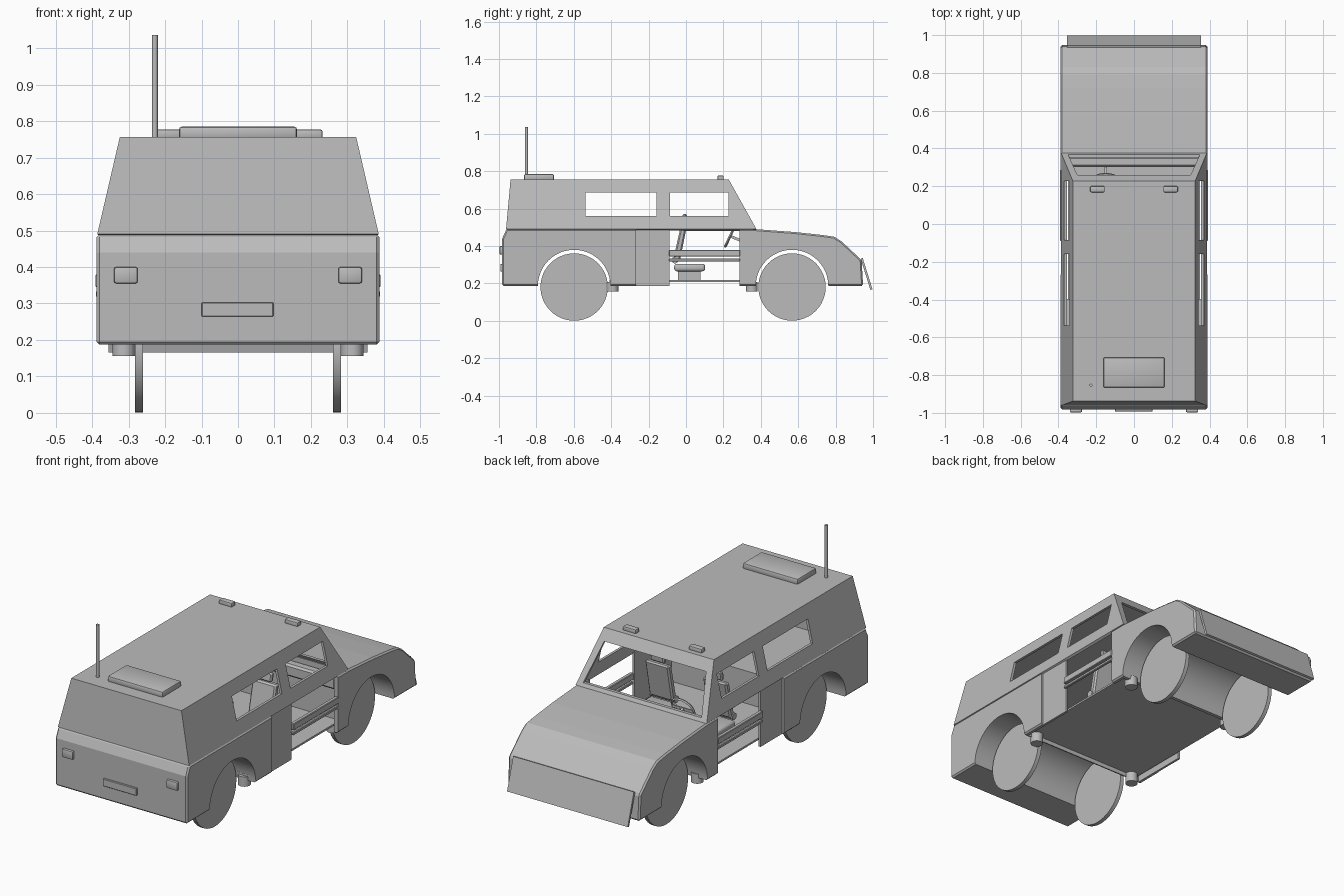
import bpy, bmesh, math
from mathutils import Vector

if "Cube" in bpy.data.objects:
    bpy.data.objects.remove(bpy.data.objects["Cube"])

grey = bpy.data.materials.new("body grey")
grey.diffuse_color = (0.5, 0.5, 0.5, 1)
grey.use_nodes = True
grey.node_tree.nodes["Principled BSDF"].inputs["Base Color"].default_value = grey.diffuse_color


def make(name, bm, bevel=0, segs=1, smooth=False):
    bmesh.ops.recalc_face_normals(bm, faces=bm.faces)
    me = bpy.data.meshes.new(name)
    bm.to_mesh(me)
    bm.free()
    ob = bpy.data.objects.new(name, me)
    bpy.context.collection.objects.link(ob)
    me.materials.append(grey)
    bpy.context.view_layer.objects.active = ob
    if bevel:
        m = ob.modifiers.new("bevel", 'BEVEL')
        m.width, m.segments = bevel, segs
        bpy.ops.object.modifier_apply(modifier=m.name)
    if smooth:
        bpy.ops.object.select_all(action='DESELECT')
        ob.select_set(True)
        bpy.ops.object.shade_smooth_by_angle(angle=math.radians(35))
    return ob


def box(name, x, y, z, bevel=0, segs=1):
    bm = bmesh.new()
    bmesh.ops.create_cube(bm, size=1)
    for v in bm.verts:
        v.co = [lo + (c + 0.5) * (hi - lo) for c, (lo, hi) in zip(v.co, (x, y, z))]
    return make(name, bm, bevel, segs, segs > 1)


def prism(name, pts, lo, hi, axis, bevel=0):
    # extrude a profile: (y, z) points along x, or (x, z) points along y
    bm = bmesh.new()
    place = (lambda p, t: (t, *p)) if axis == 'x' else (lambda p, t: (p[0], t, p[1]))
    f = bm.faces.new([bm.verts.new(place(p, lo)) for p in pts])
    g = bmesh.ops.extrude_face_region(bm, geom=[f])['geom']
    for v in g:
        if isinstance(v, bmesh.types.BMVert):
            v.co["xyz".index(axis)] = hi
    return make(name, bm, bevel)


def cylinder(name, loc, r, depth, axis='z', segs=32):
    bm = bmesh.new()
    bmesh.ops.create_cone(bm, cap_ends=True, segments=segs, radius1=r, radius2=r, depth=depth)
    for v in bm.verts:
        x, y, z = v.co
        v.co = Vector((z, x, y) if axis == 'x' else (x, y, z)) + Vector(loc)
    return make(name, bm, smooth=True)


def cut(ob, *cutters):
    bpy.context.view_layer.objects.active = ob
    for c in cutters:
        m = ob.modifiers.new("cut", 'BOOLEAN')
        m.operation, m.solver, m.object = 'DIFFERENCE', 'EXACT', c
        bpy.ops.object.modifier_apply(modifier=m.name)
        bpy.data.objects.remove(c)


# lower body with wheel tunnels, door openings and hollow interior
side = [(-.985, .187), (-.985, .44), (-.962, .49), (.375, .49), (.58, .475), (.72, .46),
        (.79, .45), (.83, .425), (.937, .325), (.945, .187)]
body = prism("lower_body", side, -.388, .388, 'x', .008)
AXLES = (-.6, .565)
cut(body,
    *[cylinder("arch_cutter", (0, y, .186), .194, 2, 'x', 48) for y in AXLES],
    box("cabin_cutter", (-.365, .365), (-.4, .352), (.1, .6)),
    box("rear_cutter", (-.365, .365), (-.95, -.3), (.392, .6)),
    box("door_cutter", (-1, 1), (-.09, .285), (.1, .6)),
    *[box("panel_cutter", (s * .377, s * .5) if s > 0 else (-.5, -.377), (-.27, 0), (.1, .6))
      for s in (-1, 1)])

# cabin shell, open below, with windows cut through
bm = bmesh.new()
lo = [bm.verts.new((x, y, .49)) for x, y in ((-.386, -.964), (.386, -.964), (.386, .375), (-.386, .375))]
hi = [bm.verts.new((x, y, .757)) for x, y in ((-.324, -.94), (.324, -.94), (.324, .226), (-.324, .226))]
bm.faces.new(hi)
for i in range(4):
    j = (i + 1) % 4
    bm.faces.new((lo[i], lo[j], hi[j], hi[i]))
cabin = make("cabin", bm)
m = cabin.modifiers.new("walls", 'SOLIDIFY')
m.thickness, m.offset, m.use_even_offset = .014, -1, True
bpy.ops.object.modifier_apply(modifier=m.name)
cut(cabin,
    box("rear_window_cutter", (-1, 1), (-.54, -.16), (.562, .686)),
    box("front_window_cutter", (-1, 1), (-.088, .225), (.562, .686)),
    prism("windscreen_cutter", [(-.348, .508), (.348, .508), (.3, .7), (-.3, .7)], .226, .6, 'y'))

# sloping front plate
prism("front_plate", [(.932, .332), (.943, .336), (.995, .169), (.984, .165)], -.355, .355, 'x')

# floor
box("floor", (-.35, .35), (-.41, .37), (.209, .219))

# wheels, underbody pads, door bars and seats on both sides
for s, n in ((-1, "left"), (1, "right")):
    for y, end in zip(AXLES, ("rear", "front")):
        cylinder(f"{end}_{n}_wheel", (s * .272, y, .181), .18, .022, 'x', 48)
    for y, end in ((-.395, "rear"), (.35, "front")):
        cylinder(f"{end}_{n}_pad", (s * .313, y, .182), .031, .052)
    box(f"{n}_upper_door_bar", sorted((s * .37, s * .391)), (-.092, .287), (.345, .38), .003)
    box(f"{n}_lower_door_bar", sorted((s * .374, s * .39)), (-.092, .287), (.318, .334), .003)
    x = s * .17
    box(f"{n}_seat_base", (x - .06, x + .06), (-.045, .075), (.215, .27))
    box(f"{n}_seat_cushion", (x - .08, x + .08), (-.065, .1), (.265, .305), .014, 3)
    prism(f"{n}_seat_back", [(-.072, .32), (-.035, .32), (.005, .52), (-.027, .52)],
          x - .07, x + .07, 'x', .008)
    prism(f"{n}_headrest", [(-.026, .525), (-.002, .525), (.003, .572), (-.019, .572)],
          x - .04, x + .04, 'x', .006)
    cylinder(f"{n}_seat_hinge", (x, -.06, .325), .018, .15, 'x', 16)
    # tail and roof lamps
    box(f"{n}_tail_lamp", sorted((s * .275, s * .34)), (-.999, -.98), (.355, .4), .006, 2)
    box(f"{n}_roof_lamp", sorted((s * .155, s * .232)), (.166, .199), (.75, .777), .006, 2)

# dashboard, steering column and wheel
box("dashboard", (-.36, .36), (.3, .355), (.4, .465), .01)
prism("steering_column", [(.235, .445), (.24, .458), (.32, .425), (.315, .412)], -.157, -.143, 'x')
ring = []
for r, h in ((.058, 0), (.064, .007), (.07, 0), (.064, -.007)):
    ring.append((r, h))
bm = bmesh.new()
tilt = math.radians(65)
loops = []
for i in range(24):
    a = math.tau * i / 24
    loops.append([bm.verts.new((-.15 + r * math.cos(a),
                                .235 + r * math.sin(a) * math.cos(tilt) + h * math.sin(tilt),
                                .455 + r * math.sin(a) * math.sin(tilt) - h * math.cos(tilt)))
                  for r, h in ring])
for i in range(24):
    a, b = loops[i], loops[(i + 1) % 24]
    for k in range(4):
        bm.faces.new((a[k], a[(k + 1) % 4], b[(k + 1) % 4], b[k]))
make("steering_wheel", bm, smooth=True)
box("steering_spoke", (-.212, -.088), (.232, .24), (.448, .46))

# number plate panel, roof hatch and antenna
box("rear_plate", (-.1, .097), (-.995, -.98), (.264, .303), .002)
box("roof_hatch", (-.162, .162), (-.868, -.708), (.75, .785), .008, 2)
cylinder("antenna", (-.228, -.855, .893), .008, .286, segs=12)

# centre the whole model on y = 0 (front and rear tips are nearly symmetric)
for ob in bpy.context.scene.objects:
    ob.location.y += .002
